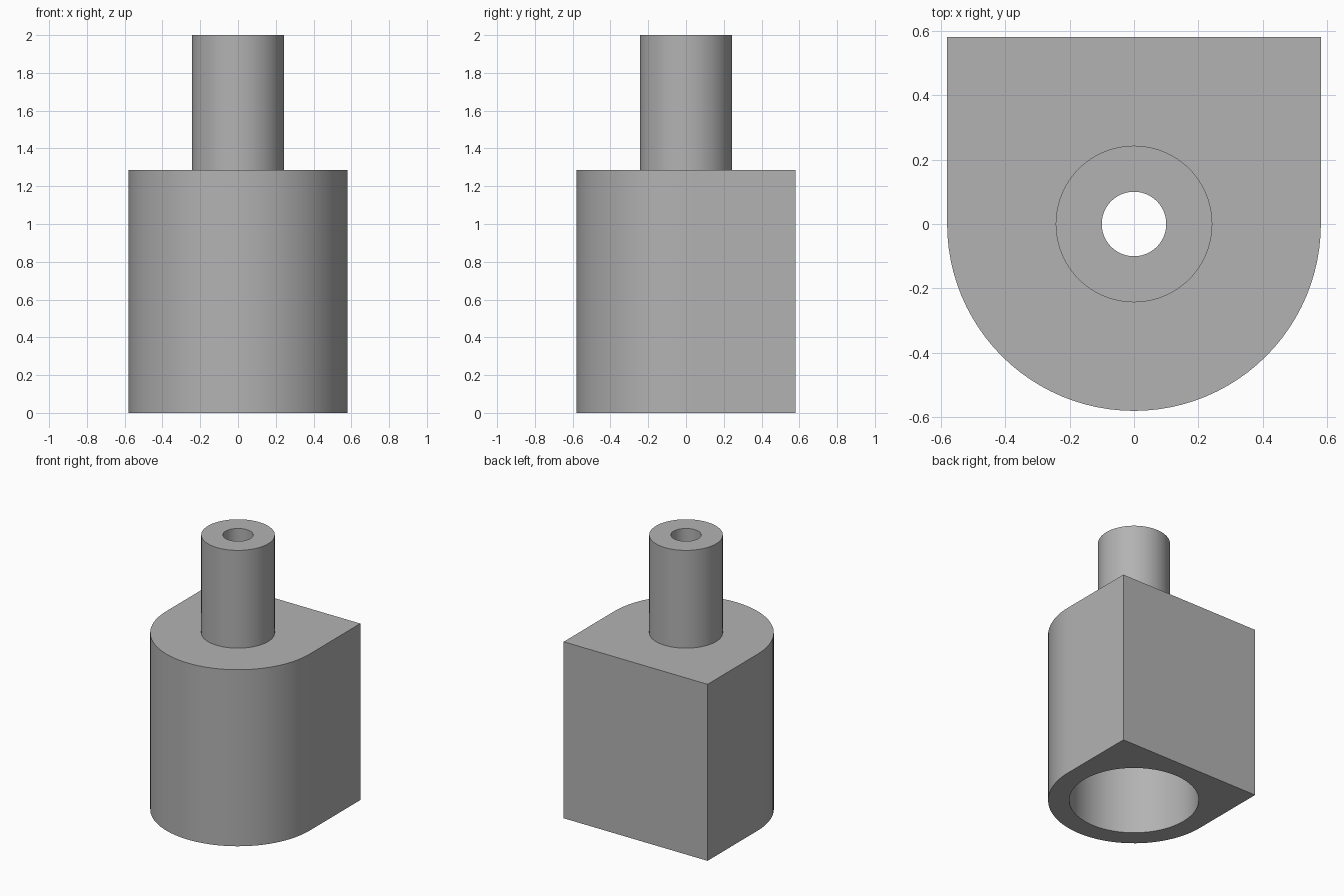
import bpy
import bmesh
from math import sin, cos, pi, radians

cube = bpy.data.objects.get("Cube")
if cube:
    bpy.data.objects.remove(cube)

SEGMENTS = 96
BODY_R, STEM_R, HOLE_R = 0.58, 0.243, 0.1
WALL = STEM_R - HOLE_R
BODY_TOP, STEM_TOP = 1.287, 2.0
BORE_R, BORE_TOP = BODY_R - WALL, BODY_TOP - WALL

grey = bpy.data.materials.new("plain grey")
grey.use_nodes = True
grey.diffuse_color = (0.45, 0.45, 0.45, 1)
grey.node_tree.nodes["Principled BSDF"].inputs["Base Color"].default_value = (0.45, 0.45, 0.45, 1)


def loop(bm, radius, z, square_back=False):
    """Ring of vertices; square_back pushes the +y half out to a square."""
    verts = []
    for i in range(SEGMENTS):
        a = 2 * pi * i / SEGMENTS
        x, y = cos(a), sin(a)
        if square_back and y > 0:
            reach = max(abs(x), abs(y))
            x, y = x / reach, y / reach
        verts.append(bm.verts.new((radius * x, radius * y, z)))
    return verts


def bridge(bm, lower, upper):
    for i in range(SEGMENTS):
        j = (i + 1) % SEGMENTS
        bm.faces.new((lower[i], lower[j], upper[j], upper[i]))


# Closed shell: down the outside, up the wide bore and out through the stem
bm = bmesh.new()
loops = [
    loop(bm, HOLE_R, STEM_TOP),
    loop(bm, STEM_R, STEM_TOP),
    loop(bm, STEM_R, BODY_TOP),
    loop(bm, BODY_R, BODY_TOP, square_back=True),
    loop(bm, BODY_R, 0, square_back=True),
    loop(bm, BORE_R, 0),
    loop(bm, BORE_R, BORE_TOP),
    loop(bm, HOLE_R, BORE_TOP),
]
for k, ring in enumerate(loops):
    bridge(bm, ring, loops[(k + 1) % len(loops)])
bmesh.ops.recalc_face_normals(bm, faces=bm.faces)

mesh = bpy.data.meshes.new("hollow_body_with_stem")
bm.to_mesh(mesh)
bm.free()
mesh.materials.append(grey)
body = bpy.data.objects.new("hollow_body_with_stem", mesh)
bpy.context.collection.objects.link(body)

# Smooth round walls, sharp rims and corners
bpy.ops.object.select_all(action='DESELECT')
body.select_set(True)
bpy.context.view_layer.objects.active = body
bpy.ops.object.shade_smooth_by_angle(angle=radians(30))
